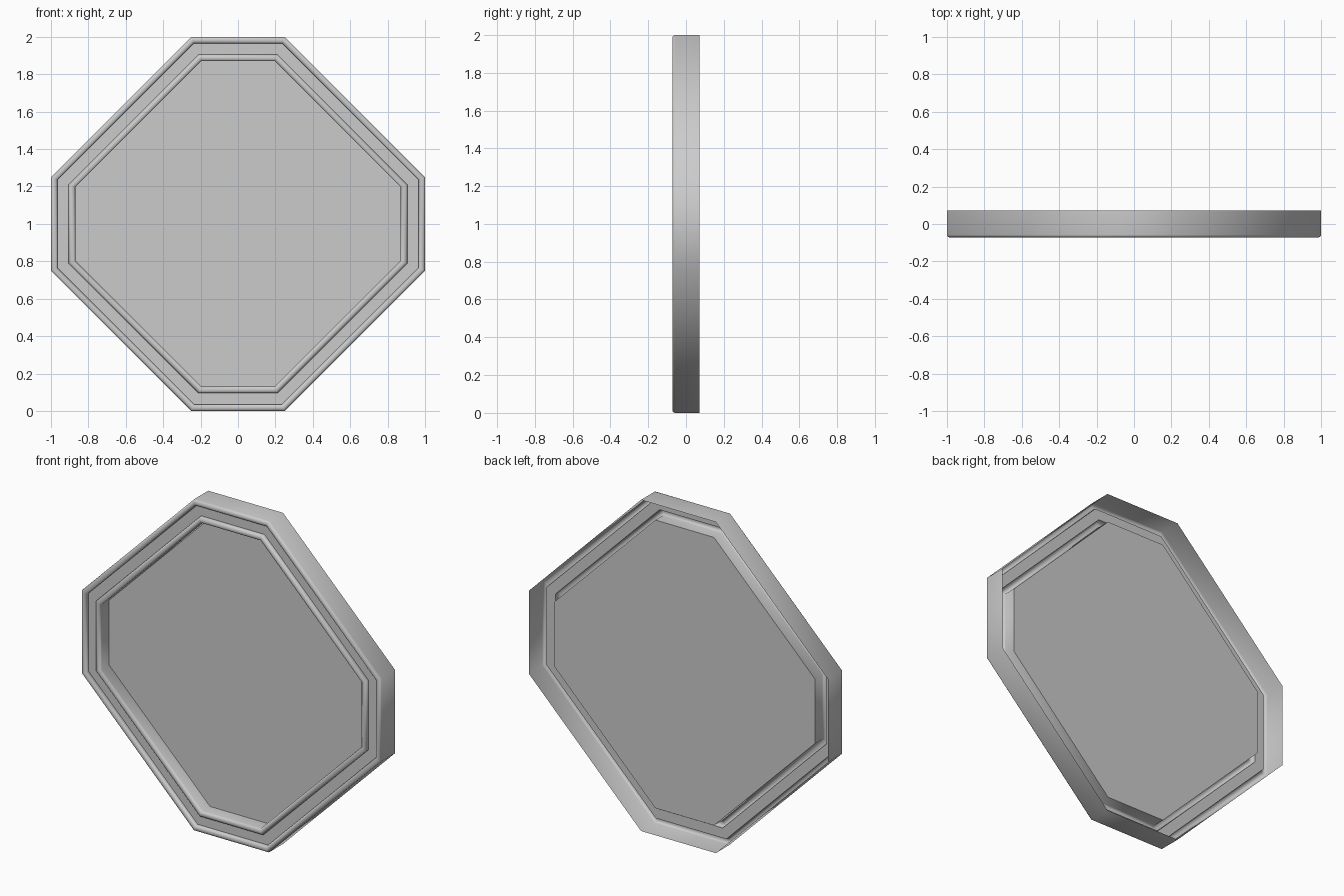
import bpy, bmesh, math

if "Cube" in bpy.data.objects:
    bpy.data.objects.remove(bpy.data.objects["Cube"])

DEPTH = 0.0725      # half the frame depth
FLOOR = -0.048      # groove between the two beads
SHOULDER = -0.058   # where the bead rounding starts
PANEL_Y = 0.013


def octagon(inset, y):
    """Octagon with long diagonals, counter-clockwise seen from the front."""
    a = 1 - inset
    b = 0.25 - (math.sqrt(2) - 1) * inset
    pts = [(b, -a), (a, -b), (a, b), (b, a), (-b, a), (-a, b), (-a, -b), (-b, -a)]
    return [(x, y, z + 1) for x, z in pts]


def bead(start, end, steps=8):
    """Rounded moulding profile as (inset, y) points."""
    mid, r = (start + end) / 2, (end - start) / 2
    h = DEPTH + SHOULDER
    return [(mid - r * math.cos(math.pi * i / steps),
             SHOULDER - h * math.sin(math.pi * i / steps)) for i in range(steps + 1)]


def make(name, profile, fill=False):
    bm = bmesh.new()
    rings = [[bm.verts.new(p) for p in octagon(d, y)] for d, y in profile]
    for outer, inner in zip(rings, rings[1:]):
        for i in range(8):
            j = (i + 1) % 8
            bm.faces.new((outer[i], outer[j], inner[j], inner[i]))
    if fill:
        bm.faces.new(rings[-1])
    mesh = bpy.data.meshes.new(name)
    bm.to_mesh(mesh)
    bm.free()
    obj = bpy.data.objects.new(name, mesh)
    bpy.context.collection.objects.link(obj)
    bpy.ops.object.select_all(action='DESELECT')
    obj.select_set(True)
    bpy.context.view_layer.objects.active = obj
    bpy.ops.object.shade_smooth_by_angle(angle=math.radians(50))
    return obj


# Hollow-backed frame: outer wall, outer bead, groove, inner bead, inner wall
make("window_frame",
     [(0, DEPTH)] + bead(0, 0.035) + [(0.035, FLOOR), (0.095, FLOOR)]
     + bead(0.095, 0.13) + [(0.13, PANEL_Y)])

# Flat pane set back inside the frame
make("window_pane", [(0.13, PANEL_Y)], fill=True)
